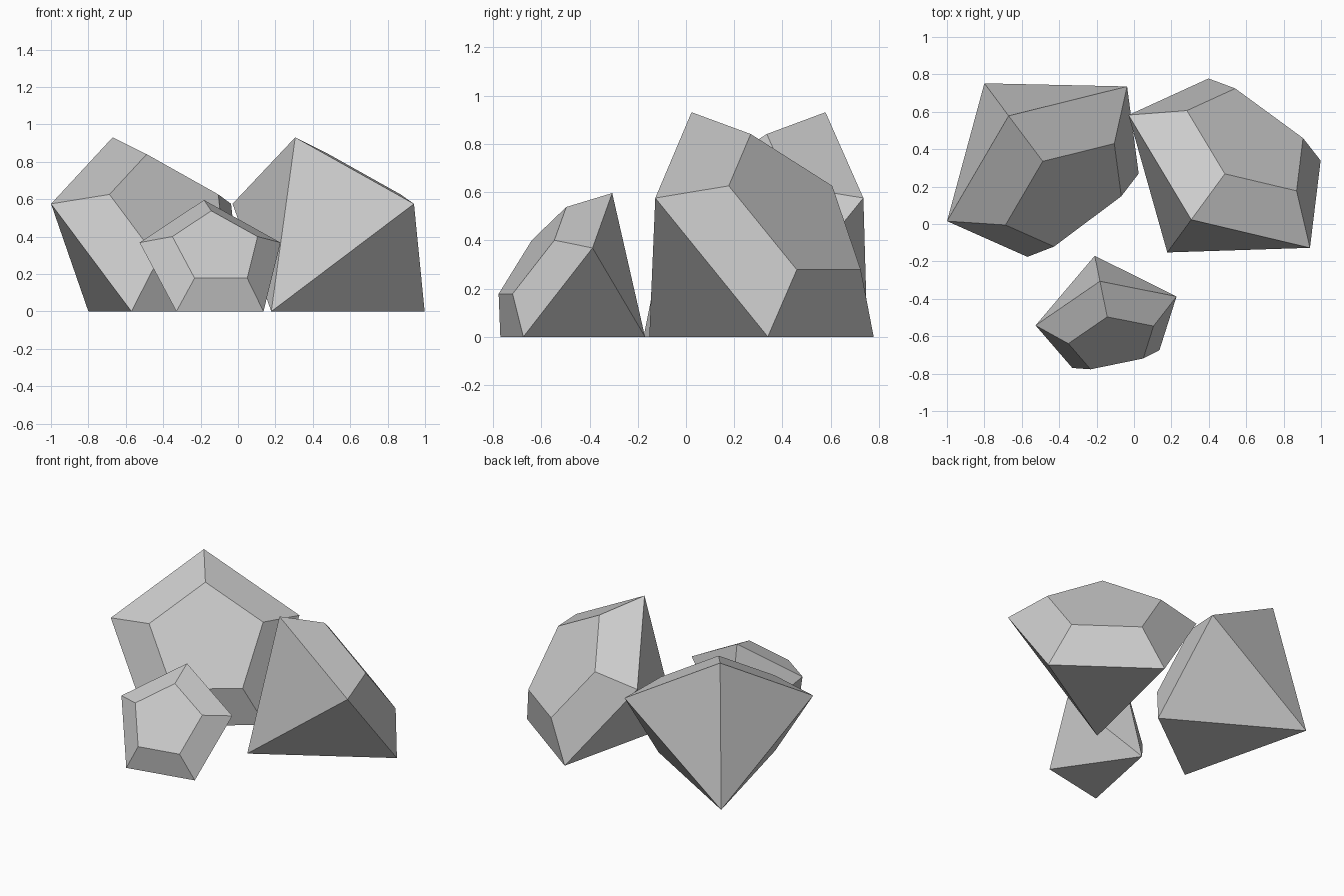
import bpy, bmesh
from math import sin, cos, pi, atan2, radians
from mathutils import Matrix

if "Cube" in bpy.data.objects:
    bpy.data.objects.remove(bpy.data.objects["Cube"])

SIDES = 5
GIRDLE_R, TABLE_R = 0.632, 0.382   # widest ring and flat top ring
PAVILION, CROWN = 0.717, 0.195     # depth of the point, height of the bevel


def ring(bm, radius, z):
    step = 2 * pi / SIDES
    return [bm.verts.new((radius * cos(step * (k + 0.5)),
                          radius * sin(step * (k + 0.5)), z)) for k in range(SIDES)]


def gem(name, tip, azimuth, scale):
    """Five-sided cut gem lying on one of its lower facets, tip on the ground."""
    bm = bmesh.new()
    point = bm.verts.new((0, 0, 0))
    girdle = ring(bm, GIRDLE_R, PAVILION)
    table = ring(bm, TABLE_R, PAVILION + CROWN)
    for i in range(SIDES):
        j = (i + 1) % SIDES
        bm.faces.new((point, girdle[j], girdle[i]))
        bm.faces.new((girdle[i], girdle[j], table[j], table[i]))
    bm.faces.new(table)
    # tip over until the lower facet is flat on z = 0, then turn
    lean = pi / 2 - atan2(GIRDLE_R * cos(pi / SIDES), PAVILION)
    bm.transform(Matrix.Rotation(radians(azimuth), 4, 'Z')
                 @ Matrix.Rotation(lean, 4, 'Y') @ Matrix.Scale(scale, 4))
    bmesh.ops.recalc_face_normals(bm, faces=bm.faces)
    mesh = bpy.data.meshes.new(name)
    bm.to_mesh(mesh)
    bm.free()
    obj = bpy.data.objects.new(name, mesh)
    obj.location = (tip[0], tip[1], 0)
    bpy.context.collection.objects.link(obj)


gem("gem_left", (-0.80, 0.752), -53.2, 1.0)
gem("gem_right", (0.178, -0.152), 53.8, 1.0)
gem("gem_small", (-0.21, -0.17), -78.4, 0.64)
